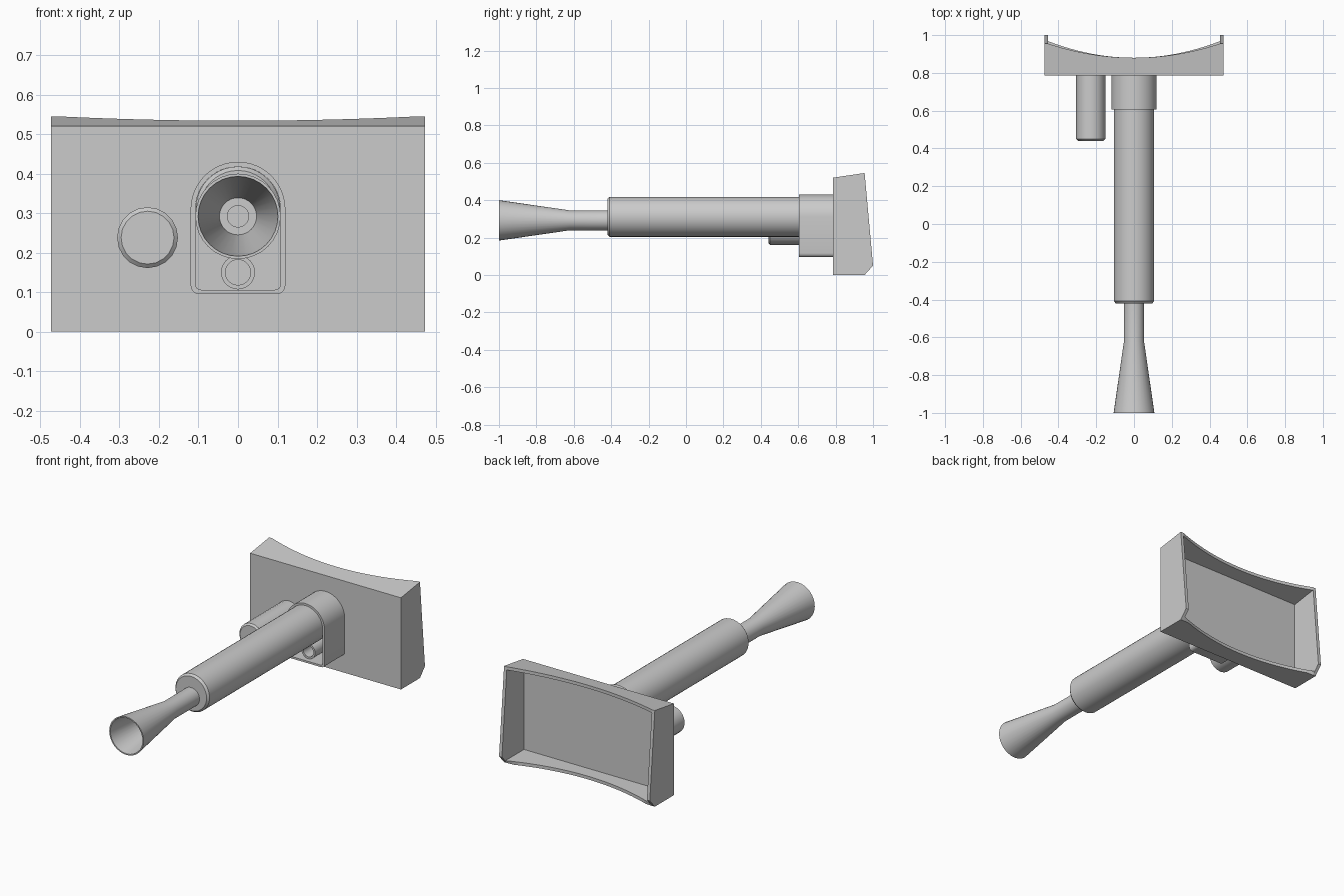
import bpy, bmesh, math

if "Cube" in bpy.data.objects:
    bpy.data.objects.remove(bpy.data.objects["Cube"])

grey = bpy.data.materials.new("plain grey")
grey.diffuse_color = (0.6, 0.6, 0.6, 1)
grey.use_nodes = True
grey.node_tree.nodes["Principled BSDF"].inputs["Base Color"].default_value = grey.diffuse_color


def loft(name, loops, caps=True):
    """Skin a row of equally sized point loops, optionally closing both ends."""
    bm = bmesh.new()
    rows = [[bm.verts.new(p) for p in loop] for loop in loops]
    n = len(rows[0])
    for a, b in zip(rows, rows[1:]):
        for i in range(n):
            j = (i + 1) % n
            bm.faces.new((a[i], a[j], b[j], b[i]))
    if caps:
        bm.faces.new(rows[0])
        bm.faces.new(rows[-1])
    bmesh.ops.recalc_face_normals(bm, faces=bm.faces[:])
    mesh = bpy.data.meshes.new(name)
    bm.to_mesh(mesh)
    bm.free()
    mesh.materials.append(grey)
    ob = bpy.data.objects.new(name, mesh)
    bpy.context.collection.objects.link(ob)
    bpy.ops.object.select_all(action='DESELECT')
    ob.select_set(True)
    bpy.context.view_layer.objects.active = ob
    bpy.ops.object.shade_smooth_by_angle(angle=math.radians(30))
    return ob


def lathe(name, x, z, profile, sides=32):
    """Turn (y, radius) points around an axis running front to back."""
    turn = [math.tau * i / sides for i in range(sides)]
    return loft(name, [[(x + r * math.cos(t), y, z + r * math.sin(t)) for t in turn]
                       for y, r in profile])


def arch(y, w, bottom, corner, centre=0.31):
    """Round-topped outline with small rounded bottom corners."""
    pts = [(w * math.cos(math.pi * i / 24), y, centre + w * math.sin(math.pi * i / 24))
           for i in range(25)]
    for cx, start in ((-w + corner, math.pi), (w - corner, 1.5 * math.pi)):
        for i in range(5):
            t = start + math.pi / 2 * i / 4
            pts.append((cx + corner * math.cos(t), y, bottom + corner + corner * math.sin(t)))
    return pts


# Open-backed rectangular housing
FRONT, FLOOR, HALF, INNER = 0.785, 0.802, 0.473, 0.455


def top_z(y):
    return 0.52 + 0.147 * (y - FRONT)


loft("housing_front_plate", [[(x, FRONT, 0), (x, FLOOR, 0), (x, FLOOR, top_z(FLOOR)), (x, FRONT, 0.52)]
                             for x in (-INNER, INNER)])

side = [(FRONT, 0), (0.955, 0), (1.0, 0.05), (0.955, 0.545), (FRONT, 0.52)]
for label, s in (("left", -1), ("right", 1)):
    loft(label + "_housing_wall", [[(s * x, y, z) for y, z in side] for x in (INNER, HALF)])

# Top and bottom walls with concave rear edges
top, bottom = [], []
for i in range(25):
    u = i / 12 - 1
    x = INNER * u
    yt, yb = 0.88 + 0.075 * u * u, 0.88 + 0.088 * u * u
    top.append([(x, FLOOR, top_z(FLOOR)), (x, yt, top_z(yt)),
                (x, yt, top_z(yt) - 0.018), (x, FLOOR, top_z(FLOOR) - 0.018)])
    bottom.append([(x, FLOOR, 0), (x, min(yb, 0.955), 0), (x, yb, 0.018), (x, FLOOR, 0.018)])
loft("housing_top_wall", top)
loft("housing_bottom_wall", bottom)

# Arched hollow socket holding the barrel
loft("barrel_socket", [arch(FRONT, 0.12, 0.095, 0.022), arch(0.605, 0.12, 0.095, 0.022),
                       arch(0.605, 0.108, 0.106, 0.014), arch(FRONT, 0.108, 0.106, 0.014)], caps=False)

# Small hollow tube inside the socket
lathe("small_tube", 0, 0.15, [(FRONT, 0.043), (0.63, 0.043), (0.63, 0.032), (0.74, 0.032)], 24)

# Main barrel with a bevelled front rim
lathe("barrel", 0, 0.311, [(FRONT, 0.107), (-0.408, 0.107), (-0.42, 0.097)], 40)

# Flared horn with a hollow mouth
lathe("horn", 0, 0.292, [(-0.41, 0.053), (-0.62, 0.053), (-1.0, 0.108), (-1.0, 0.101),
                         (-0.62, 0.047), (-0.62, 0.027), (-0.45, 0.027)], 32)

# Side cylinder beside the barrel
lathe("side_cylinder", -0.229, 0.238, [(FRONT, 0.077), (0.449, 0.077), (0.44, 0.067)], 20)
